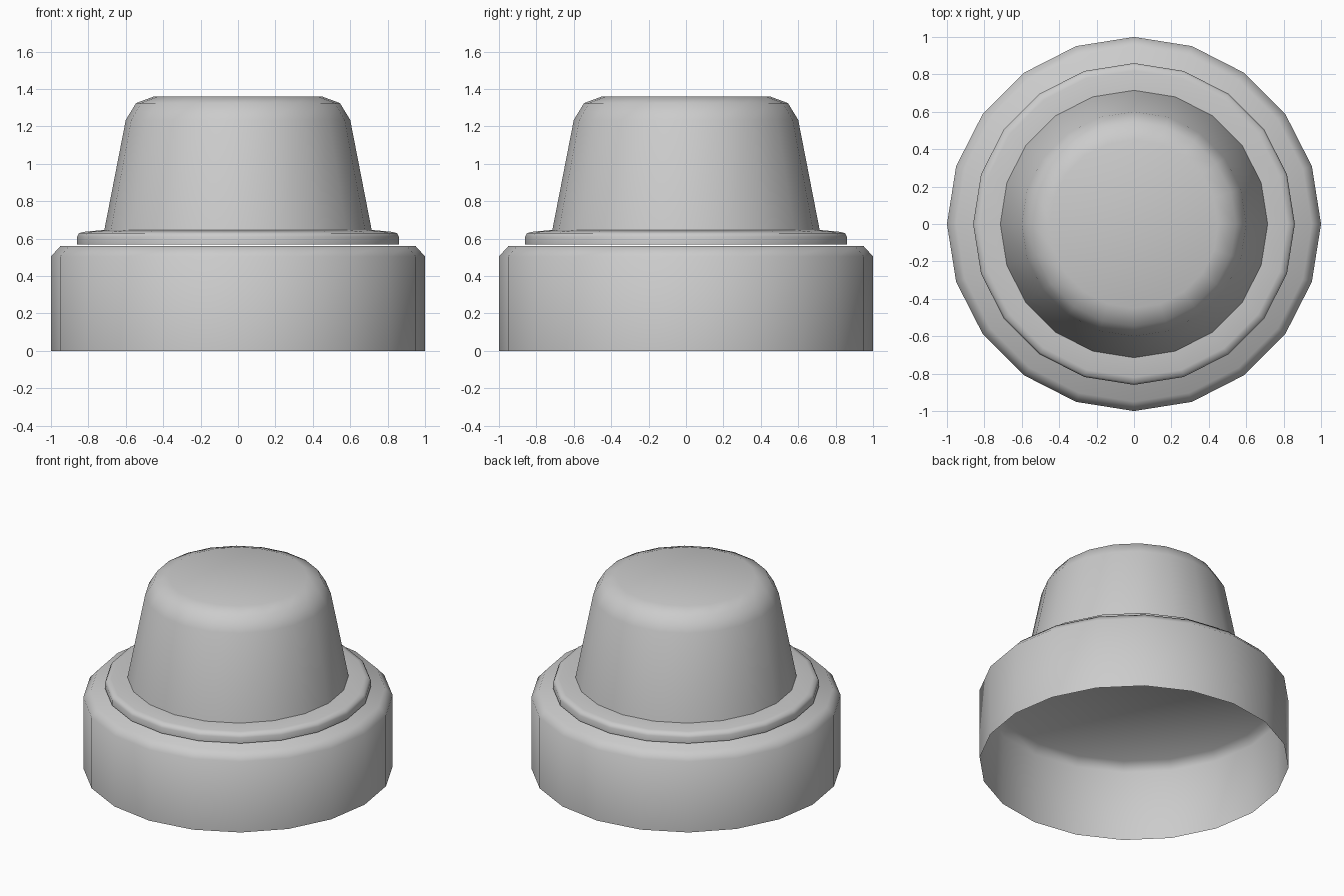
import bpy, bmesh, math

cube = bpy.data.objects.get("Cube")
if cube:
    bpy.data.objects.remove(cube, do_unlink=True)

SIDES = 20
grey = bpy.data.materials.new("neutral_grey")
grey.use_nodes = True
colour = (0.6, 0.6, 0.6, 1)
grey.diffuse_color = colour
grey.node_tree.nodes["Principled BSDF"].inputs["Base Color"].default_value = colour


def lathe_cup(name, profile):
    """Turn a (radius, height) profile into a shell, open below and capped on top."""
    bm = bmesh.new()
    rings = []
    for r, z in profile:
        rings.append([bm.verts.new((r * math.cos(a), r * math.sin(a), z))
                      for a in (math.tau * i / SIDES for i in range(SIDES))])
    for low, high in zip(rings, rings[1:]):
        for i in range(SIDES):
            j = (i + 1) % SIDES
            bm.faces.new((low[i], low[j], high[j], high[i]))
    bm.faces.new(rings[-1])
    mesh = bpy.data.meshes.new(name)
    bm.to_mesh(mesh)
    bm.free()
    mesh.materials.append(grey)
    obj = bpy.data.objects.new(name, mesh)
    bpy.context.collection.objects.link(obj)
    bpy.ops.object.select_all(action="DESELECT")
    obj.select_set(True)
    bpy.context.view_layer.objects.active = obj
    bpy.ops.object.shade_smooth_by_angle(angle=math.radians(60))
    return obj


# Wide hollow base with a chamfered rim
lathe_cup("base_cup", [(1, 0), (1, 0.505), (0.95, 0.56)])
# Thin collar hovering just above the base
lathe_cup("collar", [(0.86, 0.57), (0.86, 0.61), (0.85, 0.63), (0.82, 0.637), (0.70, 0.648)])
# Tapered knob with a rounded top
lathe_cup("knob", [(0.715, 0.645), (0.60, 1.235), (0.545, 1.325), (0.45, 1.36)])
